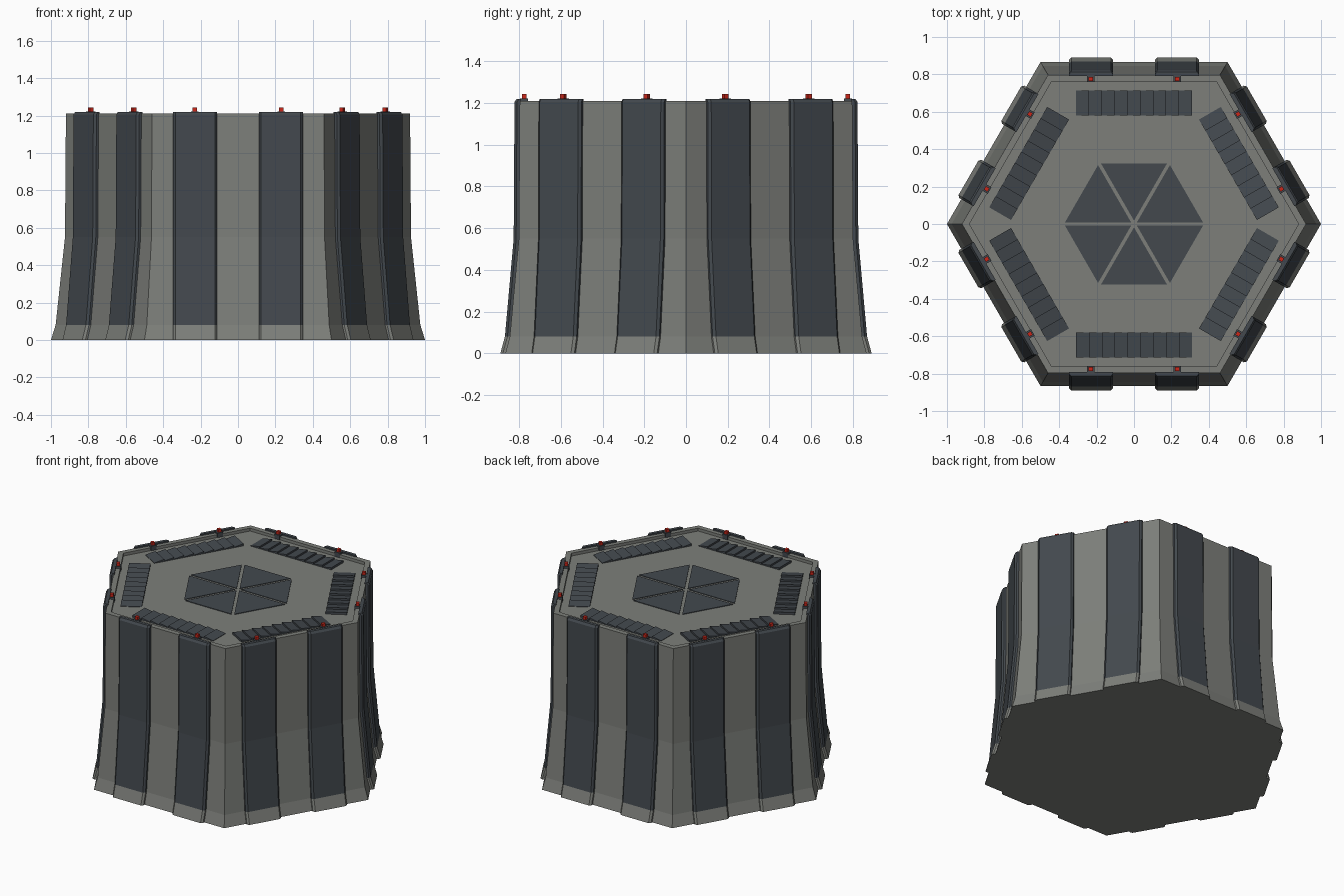
import bpy, bmesh, math
from mathutils import Matrix, Vector

if "Cube" in bpy.data.objects:
    bpy.data.objects.remove(bpy.data.objects["Cube"])

def mat(name, c):
    m = bpy.data.materials.new(name)
    m.diffuse_color = (*c, 1)
    m.use_nodes = True
    m.node_tree.nodes["Principled BSDF"].inputs["Base Color"].default_value = m.diffuse_color
    return m

GREY = mat("concrete grey", (0.205, 0.212, 0.195))
DARK = mat("dark slate", (0.056, 0.066, 0.076))
RED = mat("signal red", (0.60, 0.02, 0.01))
AP = math.cos(math.pi / 6)

def finish(bm, name, mats, turn=0):
    bmesh.ops.recalc_face_normals(bm, faces=bm.faces)
    bmesh.ops.rotate(bm, verts=bm.verts, cent=(0, 0, 0), matrix=Matrix.Rotation(turn, 3, 'Z'))
    me = bpy.data.meshes.new(name)
    bm.to_mesh(me)
    bm.free()
    for m in mats:
        me.materials.append(m)
    ob = bpy.data.objects.new(name, me)
    bpy.context.collection.objects.link(ob)
    return ob

def loft(rings):
    bm = bmesh.new()
    rows = [[bm.verts.new(p) for p in r] for r in rings]
    n = len(rows[0])
    for a, b in zip(rows, rows[1:]):
        for i in range(n):
            bm.faces.new((a[i], a[(i + 1) % n], b[(i + 1) % n], b[i]))
    bm.faces.new(rows[0])
    bm.faces.new(rows[-1])
    return bm

def box(name, lo, hi, m, turn):
    x0, y0, z0 = lo
    x1, y1, z1 = hi
    finish(loft([[(x0, y0, z), (x1, y0, z), (x1, y1, z), (x0, y1, z)] for z in (z0, z1)]), name, [m], turn)

# hexagonal body with flared foot and sunken roof deck
DECK = 1.19
prof = [(1.0, 0), (0.975, 0.08), (0.925, 0.55), (0.92, 1.21), (0.88, 1.21), (0.88, DECK)]
finish(loft([[(r * math.cos(i * math.pi / 3), r * math.sin(i * math.pi / 3), z) for i in range(6)]
             for r, z in prof]), "hexagonal_body", [GREY])

def pilaster(cx, turn):
    rings = []
    for y, z in [(0.89, 0), (0.868, 0.08), (0.826, 0.55), (0.822, 1.205), (0.812, 1.22)]:
        w, c, inner = 0.118, 0.012, 0.79
        rings.append([(cx - w, -inner, z), (cx - w, -y + c, z), (cx - w + c, -y, z),
                      (cx + w - c, -y, z), (cx + w, -y + c, z), (cx + w, -inner, z)])
    bm = loft(rings)
    # grey foot, dark shaft
    for f in bm.faces:
        f.material_index = 0 if f.calc_center_median().z < 0.08 else 1
    finish(bm, "wall_pilaster", [GREY, DARK], turn)

def louvre(turn, n=9):
    # sawtooth strip of overlapping slats
    x0, step = -0.31, 0.62 / n
    pts = [(x0, DECK - 0.01)]
    for i in range(n):
        pts += [(x0 + i * step, DECK + 0.015), (x0 + (i + 1) * step, DECK + 0.003)]
    pts.append((x0 + n * step, DECK - 0.01))
    finish(loft([[(x, y, z) for x, z in pts] for y in (-0.715, -0.58)]), "roof_louvre", [DARK], turn)

def wedge(turn):
    # one triangular pane of the central hatch
    g, r = 0.009, 0.374
    tip = Vector((0, -2 * g))
    y = -r * AP
    h = -(y - tip.y) * math.tan(math.pi / 6)
    tri = [(0, tip.y), (-h, y), (h, y)]
    finish(loft([[(a, b, z) for a, b in tri] for z in (DECK - 0.004, DECK + 0.004)]),
           "hatch_pane", [DARK], turn)

# repeat everything on the six sides
for k in range(6):
    t = k * math.pi / 3
    for s in (-1, 1):
        pilaster(s * 0.229, t)
        x = s * 0.231
        box("lamp_base", (x - 0.02, -0.795, 1.18), (x + 0.02, -0.758, 1.222), DARK, t)
        box("warning_lamp", (x - 0.011, -0.787, 1.215), (x + 0.011, -0.765, 1.242), RED, t)
    louvre(t)
    wedge(t)
